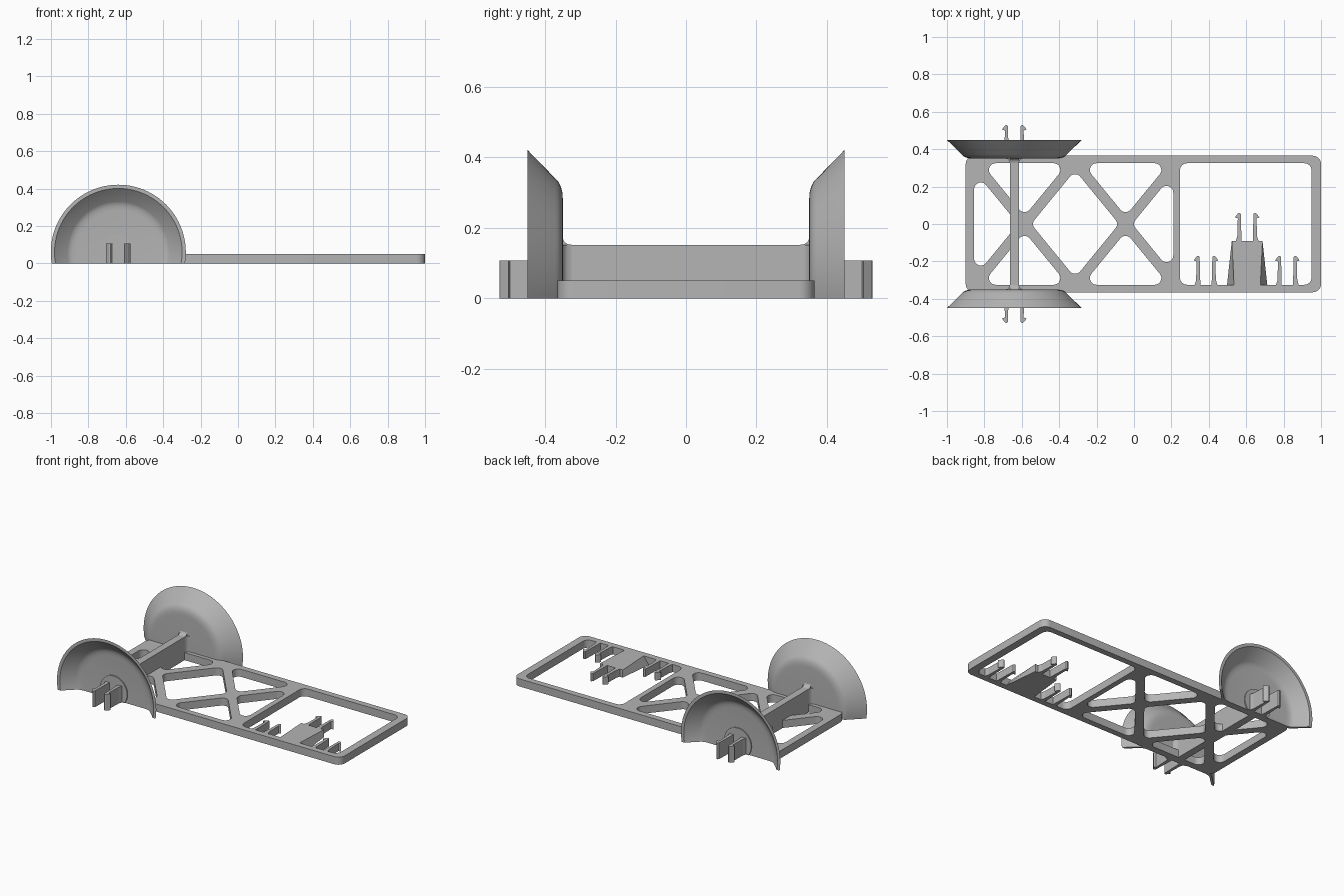
import bpy, bmesh, math
from mathutils import Vector

if "Cube" in bpy.data.objects:
    bpy.data.objects.remove(bpy.data.objects["Cube"], do_unlink=True)

# Single grey plastic
GREY = (0.46, 0.46, 0.46, 1)
plastic = bpy.data.materials.new("grey_plastic")
plastic.use_nodes = True
plastic.diffuse_color = GREY
bsdf = next(n for n in plastic.node_tree.nodes if n.type == 'BSDF_PRINCIPLED')
bsdf.inputs["Base Color"].default_value = GREY


def finish(name, bm, smooth=True):
    bmesh.ops.remove_doubles(bm, verts=bm.verts, dist=1e-5)
    bmesh.ops.recalc_face_normals(bm, faces=bm.faces)
    mesh = bpy.data.meshes.new(name)
    bm.to_mesh(mesh)
    bm.free()
    mesh.materials.append(plastic)
    obj = bpy.data.objects.new(name, mesh)
    bpy.context.collection.objects.link(obj)
    if smooth:
        bpy.ops.object.select_all(action='DESELECT')
        obj.select_set(True)
        bpy.context.view_layer.objects.active = obj
        bpy.ops.object.shade_smooth_by_angle(angle=math.radians(35))
    return obj


def prism(bm, points, offset):
    """Add a solid made by sweeping a flat outline along an offset."""
    face = bm.faces.new([bm.verts.new(p) for p in points])
    new = bmesh.ops.extrude_face_region(bm, geom=[face], use_keep_orig=True)["geom"]
    bmesh.ops.translate(bm, vec=offset, verts=[g for g in new if isinstance(g, bmesh.types.BMVert)])


def rounded(corners, radius, steps=8):
    """Round every corner of a convex outline with a true arc."""
    out = []
    for i, c in enumerate(corners):
        c = Vector(c)
        a = (Vector(corners[i - 1]) - c).normalized()
        b = (Vector(corners[(i + 1) % len(corners)]) - c).normalized()
        half = a.angle(b) / 2
        centre = c + (a + b).normalized() * radius / math.sin(half)
        start = c + a * radius / math.tan(half) - centre
        end = c + b * radius / math.tan(half) - centre
        sweep = start.angle_signed(end)
        for k in range(steps + 1):
            t = -sweep * k / steps
            out.append(centre + Vector((start.x * math.cos(t) - start.y * math.sin(t),
                                        start.x * math.sin(t) + start.y * math.cos(t))))
    return out


def box(x0, x1, y):
    return [(x0, -y), (x1, -y), (x1, y), (x0, y)]


# Flat frame: outline with a window and triangular truss openings
X1, X2, SLOPE, DX, DY, HY = -0.585, -0.045, 1.22, 0.035, 0.043, 0.325
outlines = [rounded(box(-0.9, 1.0, 0.365), 0.045), rounded(box(0.245, 0.95, HY), 0.04)]
for cx in (X1, X2):
    w = (HY - DY) / SLOPE
    for s in (1, -1):
        outlines.append(rounded([(cx, s * DY), (cx + w, s * HY), (cx - w, s * HY)], 0.036))
for apex, side in ((X1 - DX, -0.855), (X2 + DX, 0.21)):
    h = abs(side - apex) * SLOPE
    outlines.append(rounded([(apex, 0), (side, h), (side, -h)], 0.036))
mid, half_w = (X1 + X2) / 2, (X2 - X1) / 2 - DX
outlines.append(rounded([(mid - half_w, 0), (mid, -half_w * SLOPE),
                         (mid + half_w, 0), (mid, half_w * SLOPE)], 0.036))

curve = bpy.data.curves.new("frame_outline", 'CURVE')
curve.dimensions, curve.fill_mode, curve.extrude = '2D', 'BOTH', 0.025
for pts in outlines:
    spline = curve.splines.new('POLY')
    spline.points.add(len(pts) - 1)
    for sp, p in zip(spline.points, pts):
        sp.co = (p.x, p.y, 0, 1)
    spline.use_cyclic_u = True
helper = bpy.data.objects.new("frame_outline", curve)
bpy.context.collection.objects.link(helper)
flat = bpy.data.meshes.new_from_object(helper.evaluated_get(bpy.context.evaluated_depsgraph_get()))
bpy.data.objects.remove(helper, do_unlink=True)
bm = bmesh.new()
bm.from_mesh(flat)
bmesh.ops.translate(bm, vec=(0, 0, 0.025), verts=bm.verts)
finish("frame", bm)

# Dished wheel guards: revolved profiles cut flat at the ground
WX, WZ = -0.64, 0.06


def dish(name, profile, side):
    bm = bmesh.new()
    verts = [bm.verts.new((WX + r, side * y, WZ)) for r, y in profile]
    edges = [bm.edges.new(pair) for pair in zip(verts, verts[1:])]
    bmesh.ops.spin(bm, geom=verts + edges, cent=(WX, 0, WZ), axis=(0, 1, 0),
                   angle=math.tau, steps=96)
    bmesh.ops.remove_doubles(bm, verts=bm.verts, dist=1e-5)
    bmesh.ops.bisect_plane(bm, geom=bm.verts[:] + bm.edges[:] + bm.faces[:], dist=1e-6,
                           plane_co=(0, 0, 0), plane_no=(0, 0, 1), clear_inner=True)
    rim = [e for e in bm.edges if e.is_boundary]
    bmesh.ops.triangle_fill(bm, edges=rim, use_beauty=True)
    finish(name, bm)


GUARD = [(0, 0.35), (0.22, 0.35), (0.24, 0.351), (0.258, 0.356), (0.27, 0.362), (0.28, 0.371),
         (0.361, 0.45), (0.341, 0.45), (0.272, 0.384), (0.26, 0.377), (0.245, 0.373),
         (0.225, 0.371), (0, 0.371)]
BOSS = [(0, 0.365), (0.098, 0.365), (0.098, 0.378), (0, 0.378)]


def clip_pair(name, cx, y0, y1, height):
    """Two mirrored snap-fit prongs with outward barbs."""
    d, length = math.copysign(1, y1 - y0), abs(y1 - y0)
    half = [(0, 0.03), (0, 0.062), (0.03, 0.053), (length - 0.03, 0.05),
            (length - 0.025, 0.066), (length - 0.004, 0.05), (length, 0.042),
            (length - 0.006, 0.034)]
    bm = bmesh.new()
    for s in (1, -1):
        prism(bm, [(cx + s * v, y0 + d * u, 0) for u, v in half], (0, 0, height))
    finish(name, bm, smooth=False)


for label, s in (("back", 1), ("front", -1)):
    dish(label + "_wheel_guard", GUARD, s)
    dish(label + "_hub_boss", BOSS, s)
    clip_pair(label + "_hub_clip", WX, s * 0.37, s * 0.53, 0.107)

# Upright cross bar, flaring where it meets the guards
half = [(0.325, 0.152), (0.337, 0.154), (0.346, 0.161), (0.352, 0.175), (0.352, 0)]
bm = bmesh.new()
prism(bm, [(-0.664, y, z) for y, z in half] + [(-0.664, -y, z) for y, z in reversed(half)],
      (0.048, 0, 0))
# Side flares of the bar
for s in (1, -1):
    flare = [(-0.664, 0.325), (-0.667, 0.337), (-0.674, 0.346), (-0.688, 0.352),
             (-0.592, 0.352), (-0.606, 0.346), (-0.613, 0.337), (-0.616, 0.325)]
    prism(bm, [(x, s * y, 0) for x, y in flare], (0, 0, 0.152))
finish("cross_bar", bm)

# Tapered block and spare clips inside the window
bm = bmesh.new()
MX = 0.605
rings = []
for z, near in ((0, 0.108), (0.05, 0.07)):
    rings.append([bm.verts.new((MX + x, y, z)) for x, y in
                  ((-near, -0.33), (near, -0.33), (0.082, -0.09), (-0.082, -0.09))])
low, high = rings
bm.faces.new(low)
bm.faces.new(high)
for i in range(4):
    j = (i + 1) % 4
    bm.faces.new((low[i], low[j], high[j], high[i]))
finish("clip_block", bm, smooth=False)
clip_pair("block_clip", MX, -0.095, 0.06, 0.05)
clip_pair("left_spare_clip", MX + 0.215, -0.33, -0.17, 0.05)
clip_pair("right_spare_clip", MX - 0.22, -0.33, -0.17, 0.05)
